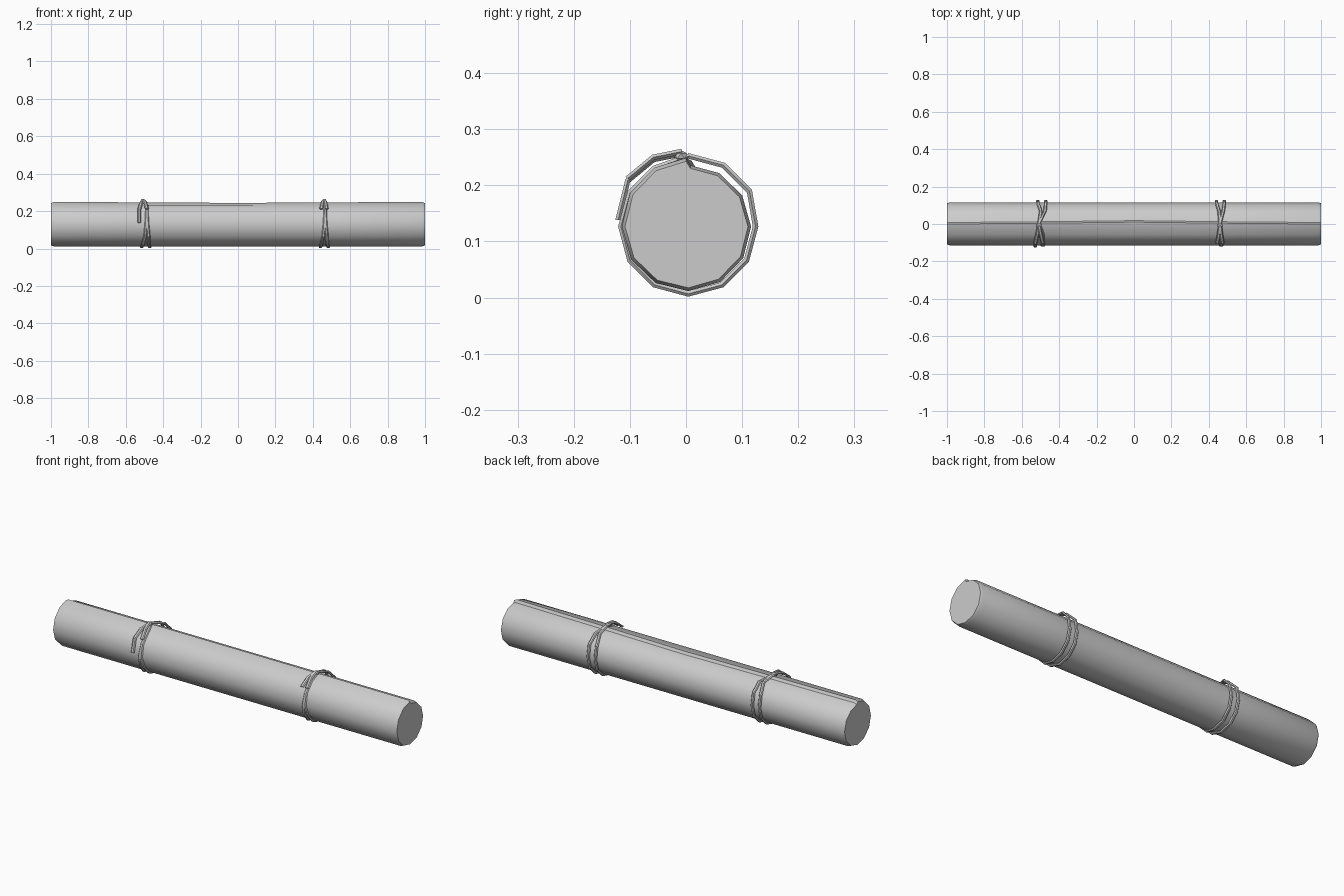
import bpy, bmesh, math
from mathutils import Vector

if "Cube" in bpy.data.objects:
    bpy.data.objects.remove(bpy.data.objects["Cube"])

CY, CZ = 0.004, 0.1265   # axis of the roll


def finish(name, bm, angle):
    bmesh.ops.recalc_face_normals(bm, faces=bm.faces)
    me = bpy.data.meshes.new(name)
    bm.to_mesh(me)
    bm.free()
    ob = bpy.data.objects.new(name, me)
    bpy.context.collection.objects.link(ob)
    bpy.ops.object.select_all(action='DESELECT')
    ob.select_set(True)
    bpy.context.view_layer.objects.active = ob
    bpy.ops.object.shade_smooth_by_angle(angle=math.radians(angle))
    return ob


def skin(bm, rings):
    # join successive rings and cap both ends
    vs = [[bm.verts.new(p) for p in r] for r in rings]
    n = len(vs[0])
    for a, b in zip(vs, vs[1:]):
        for i in range(n):
            j = (i + 1) % n
            bm.faces.new((a[i], a[j], b[j], b[i]))
    bm.faces.new(vs[0])
    bm.faces.new(vs[-1])


def polar(x, deg, r):
    a = math.radians(deg)
    return Vector((x, CY + r * math.cos(a), CZ + r * math.sin(a)))


# rolled mat: spiral section with an overlapping edge along the top
def section(x, scale, sag):
    ring = []
    for i in range(13):
        r = 0.109 + 0.001 * min(i, 6) + 0.0012 * max(0, i - 6)
        ring.append(polar(x, 90 - 30 * i, r * scale))
    ring[12].y += -0.004 + sag * 2
    ring[12].z -= sag
    ring[0].y += 0.004 + sag * 2
    ring[0].z -= sag
    return ring


bm = bmesh.new()
skin(bm, [section(*s) for s in (
    (-1.0, 0.95, 0), (-0.985, 1, 0), (-0.5, 1, 0.002), (0, 1, 0.005),
    (0.5, 1, 0.002), (0.985, 1, 0), (1.0, 0.95, 0))])
finish("rolled_mat", bm, 40)


# flattened cord swept along a path
def cord(bm, path, w=0.009, h=0.005):
    rings = []
    for p in path:
        out = Vector((0, p.y - CY, p.z - CZ)).normalized()
        rings.append([p + Vector((w * u, 0, 0)) + out * (h * v) for u, v in
                      ((-1, 0), (-0.5, 1), (0.5, 1), (1, 0), (0.5, -1), (-0.5, -1))])
    skin(bm, rings)


def tie(name, knot_x, front_x, back_x, tails):
    bm = bmesh.new()
    # two windings, spread at the back and meeting at the front
    for side in (-1, 1):
        path = []
        for i in range(13):
            t = i / 12
            spread = min(1, t / 0.16, max(0, (0.8 - t) / 0.3))
            base = back_x if 0.1 < t < 0.6 else front_x
            if i in (0, 12):
                base = knot_x
            r = 0.126 if i < 3 else 0.120
            if i == 12:
                r = 0.125
            path.append(polar(base + side * 0.021 * spread, 90 - 30 * i, r))
        cord(bm, path)
    # loose ends
    yz = ((-0.008, 0.256), (-0.058, 0.246), (-0.104, 0.208), (-0.121, 0.138))
    for end_x, count in tails:
        path = []
        for k in range(count):
            x = knot_x + (end_x - knot_x) * min(1, k / 2)
            path.append(Vector((x, yz[k][0], yz[k][1] + (0.004 if count == 3 else 0))))
        cord(bm, path, 0.01)
    finish(name, bm, 30)
    # knot
    bm = bmesh.new()
    bmesh.ops.create_icosphere(bm, subdivisions=1, radius=1)
    for v in bm.verts:
        v.co = Vector((knot_x + v.co.x * 0.016, -0.009 + v.co.y * 0.013,
                       0.252 + v.co.z * 0.0105))
    finish(name + "_knot", bm, 30)


tie("left_tie", -0.508, -0.487, -0.493, ((-0.528, 4), (-0.487, 3)))
tie("right_tie", 0.460, 0.466, 0.462, ((0.445, 3), (0.474, 3)))
